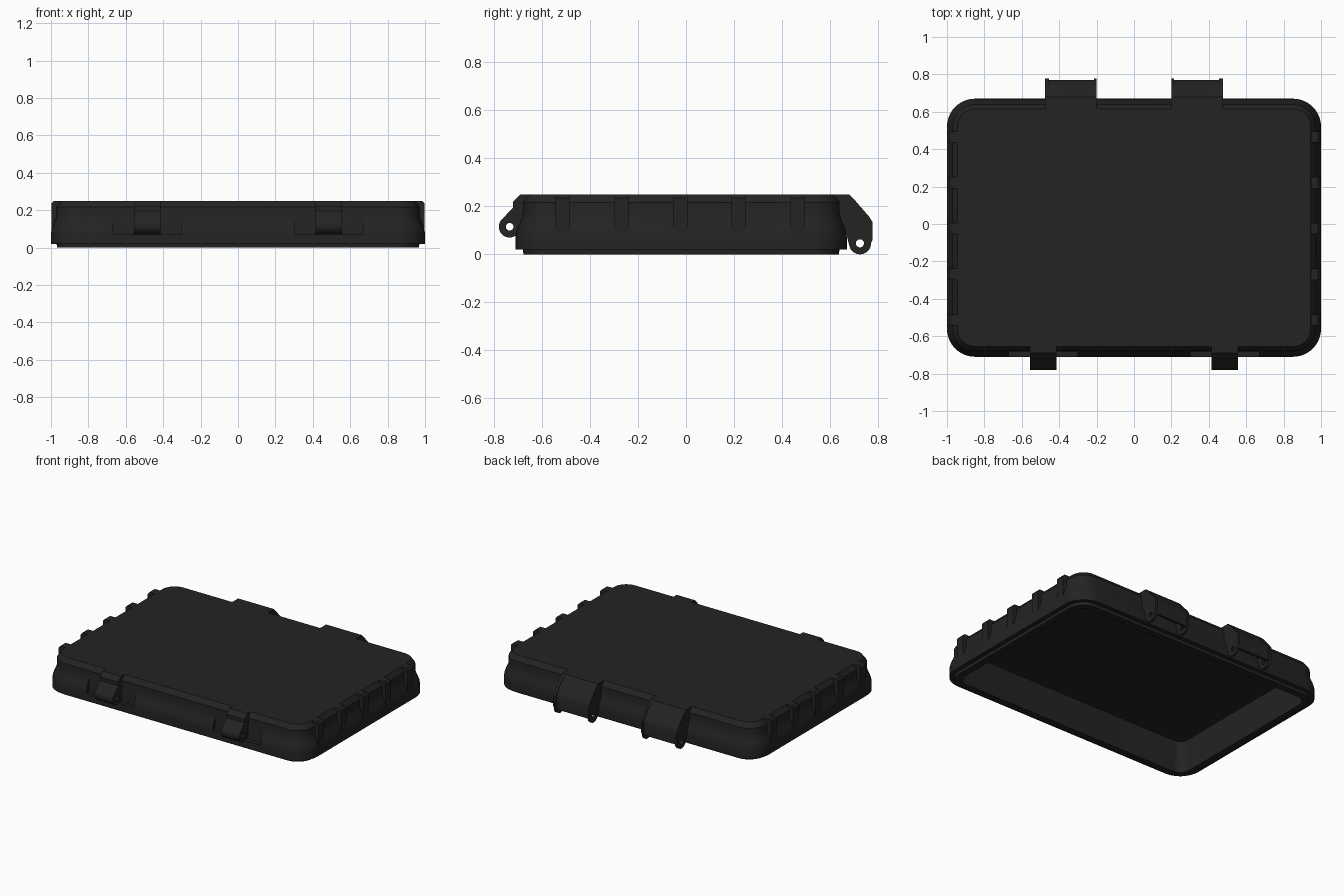
import bpy, bmesh, math
from math import cos, sin, radians

if "Cube" in bpy.data.objects:
    bpy.data.objects.remove(bpy.data.objects["Cube"])

black = bpy.data.materials.new("black plastic")
black.diffuse_color = (0.017, 0.017, 0.017, 1)
black.use_nodes = True
black.node_tree.nodes["Principled BSDF"].inputs["Base Color"].default_value = black.diffuse_color
CY = -0.02  # centre of the lid body in y


def ring(inset, z, radius=0.15, steps=10):
    """Points of a rounded rectangle, inset from the outer outline."""
    hx, hy, r = 1 - inset, 0.69 - inset, max(radius - inset, 0.05)
    pts = []
    for k, (sx, sy) in enumerate([(1, 1), (-1, 1), (-1, -1), (1, -1)]):
        for i in range(steps + 1):
            a = radians(90 * k + 90 * i / steps)
            pts.append((sx * (hx - r) + r * cos(a), CY + sy * (hy - r) + r * sin(a), z))
    return pts


def arc(cy, cz, r, a0, a1, n=14):
    return [(cy + r * cos(radians(a0 + (a1 - a0) * i / n)),
             cz + r * sin(radians(a0 + (a1 - a0) * i / n))) for i in range(n + 1)]


def plate(name, loops, width, loc, turn):
    """Extrude a flat profile (with optional holes) into a solid plate."""
    cu = bpy.data.curves.new(name, 'CURVE')
    cu.dimensions, cu.fill_mode, cu.extrude = '2D', 'BOTH', width / 2
    for pts in loops:
        sp = cu.splines.new('POLY')
        sp.points.add(len(pts) - 1)
        for p, (u, v) in zip(sp.points, pts):
            p.co = (u, v, 0, 1)
        sp.use_cyclic_u = True
    ob = bpy.data.objects.new(name, cu)
    ob.location = loc
    ob.rotation_euler = (math.pi / 2, 0, turn)
    cu.materials.append(black)
    bpy.context.collection.objects.link(ob)
    bpy.ops.object.select_all(action='DESELECT')
    ob.select_set(True)
    bpy.context.view_layer.objects.active = ob
    bpy.ops.object.convert(target='MESH')
    bpy.ops.object.shade_smooth_by_angle(angle=radians(30))
    return ob


# Lid shell: cap, chamfer, recessed wall, flare, rim, lip, hollow inside
section = [(0.055, 0.25), (0.03, 0.217), (0.03, 0.175), (0.025, 0.15), (0.012, 0.12),
           (0.003, 0.095), (0, 0.075), (0, 0.02), (0.03, 0.02), (0.033, 0),
           (0.08, 0), (0.095, 0.215)]
bm = bmesh.new()
rings = [[bm.verts.new(p) for p in ring(i, z)] for i, z in section]
for a, b in zip(rings, rings[1:]):
    for i in range(len(a)):
        j = (i + 1) % len(a)
        bm.faces.new((a[i], b[i], b[j], a[j]))
bm.faces.new(rings[0])
bm.faces.new(rings[-1])
bmesh.ops.recalc_face_normals(bm, faces=bm.faces)
me = bpy.data.meshes.new("lid_shell")
bm.to_mesh(me)
bm.free()
me.materials.append(black)
lid = bpy.data.objects.new("lid_shell", me)
bpy.context.collection.objects.link(lid)

# Pockets in the flare on both sides of each latch mount
for s in (-1, 1):
    bpy.ops.mesh.primitive_cube_add(size=1, location=(s * 0.485, -0.742, 0.12))
    cut = bpy.context.object
    cut.name = "pocket_cutter"
    cut.scale = (0.365, 0.12, 0.1)
    cut.hide_render = True
    mod = lid.modifiers.new("pocket", 'BOOLEAN')
    mod.object, mod.operation, mod.solver = cut, 'DIFFERENCE', 'EXACT'
    bpy.context.view_layer.objects.active = lid
    bpy.ops.object.modifier_apply(modifier=mod.name)
    bpy.data.objects.remove(cut)
bpy.ops.object.select_all(action='DESELECT')
lid.select_set(True)
bpy.ops.object.shade_smooth_by_angle(angle=radians(30))

# Side ribs
rib = [(0.935, 0.25), (0.985, 0.25), (0.998, 0.235), (0.998, 0.085), (0.935, 0.085)]
for s in (-1, 1):
    for k in range(5):
        plate("side_rib", [[(s * x, z) for x, z in rib]], 0.06,
              (0, -0.513 + 0.2445 * k, 0), 0)

# Latch mounts with a pin hole
latch = [(-0.65, 0.25), (-0.69, 0.25), (-0.72, 0.22), (-0.72, 0.195)]
latch += arc(-0.735, 0.115, 0.045, 135, 315) + [(-0.65, 0.10)]
latch_hole = arc(-0.735, 0.115, 0.016, 0, 345, 23)
for s in (-1, 1):
    plate("latch_mount", [latch, latch_hole], 0.14, (s * 0.485, 0, 0), math.pi / 2)

# Hinges: two lugs with pin holes and a curved cover between them
lug = [(0.61, 0.09), (0.61, 0.25), (0.68, 0.25), (0.70, 0.23), (0.765, 0.155), (0.777, 0.135),
       (0.777, 0.06)]
lug += arc(0.725, 0.046, 0.046, 0, -155) + [(0.668, 0.085)]
lug_hole = arc(0.725, 0.046, 0.017, 0, 345, 23)
cover = [(0.615, 0.20), (0.615, 0.25), (0.68, 0.25), (0.70, 0.225), (0.76, 0.152), (0.77, 0.132),
         (0.77, 0.04), (0.752, 0.04), (0.752, 0.125), (0.735, 0.145), (0.665, 0.20)]
for s in (-1, 1):
    plate("outer_hinge_lug", [lug, lug_hole], 0.02, (s * 0.465, 0, 0), math.pi / 2)
    plate("inner_hinge_lug", [lug, lug_hole], 0.015, (s * 0.2075, 0, 0), math.pi / 2)
    plate("hinge_cover", [cover], 0.242, (s * 0.335, 0, 0), math.pi / 2)
